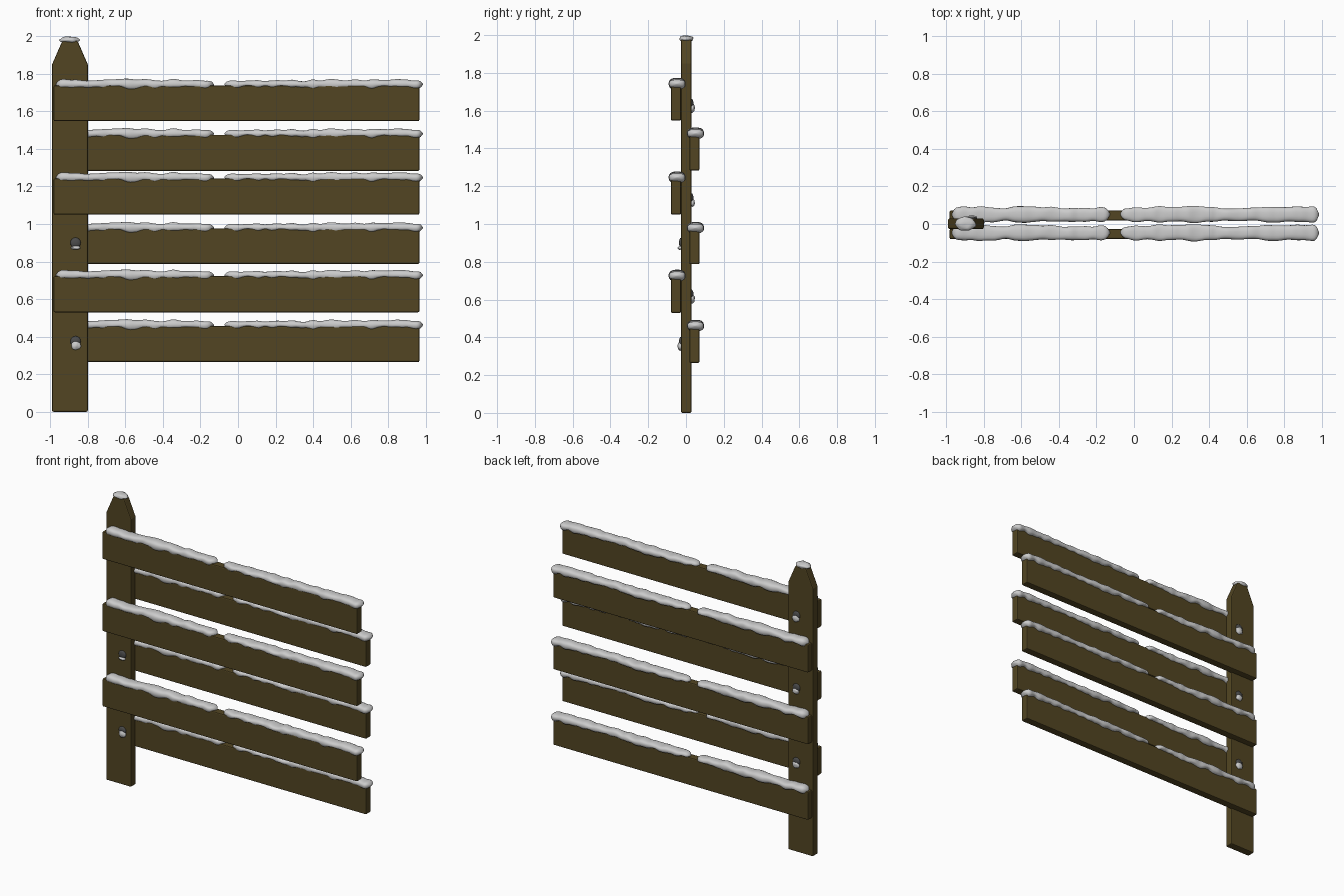
import bpy, bmesh
from math import sin, cos, pi, copysign, sqrt
from mathutils import Vector, noise

if "Cube" in bpy.data.objects:
    bpy.data.objects.remove(bpy.data.objects["Cube"])


def material(name, rgb):
    m = bpy.data.materials.new(name)
    m.diffuse_color = (*rgb, 1)
    m.use_nodes = True
    m.node_tree.nodes["Principled BSDF"].inputs["Base Color"].default_value = m.diffuse_color
    return m


WOOD = material("wood", (0.085, 0.06, 0.016))
SNOW = material("snow", (0.8, 0.8, 0.82))
IRON = material("iron", (0.07, 0.07, 0.07))


def finish(bm, name, mat, angle=None, bevel=0):
    bmesh.ops.recalc_face_normals(bm, faces=bm.faces)
    me = bpy.data.meshes.new(name)
    bm.to_mesh(me)
    bm.free()
    me.materials.append(mat)
    ob = bpy.data.objects.new(name, me)
    bpy.context.collection.objects.link(ob)
    if bevel:
        mod = ob.modifiers.new("bevel", 'BEVEL')
        mod.width, mod.segments = bevel, 2
    if angle:
        bpy.ops.object.select_all(action='DESELECT')
        ob.select_set(True)
        bpy.context.view_layer.objects.active = ob
        bpy.ops.object.shade_smooth_by_angle(angle=angle)
    return ob


def slab(name, outline, y0, y1):
    """Extrude an x-z outline between two y values."""
    bm = bmesh.new()
    face = bm.faces.new([bm.verts.new((x, y0, z)) for x, z in outline])
    ext = bmesh.ops.extrude_face_region(bm, geom=[face])
    verts = [v for v in ext["geom"] if isinstance(v, bmesh.types.BMVert)]
    bmesh.ops.translate(bm, verts=verts, vec=(0, y1 - y0, 0))
    return finish(bm, name, WOOD, bevel=0.007)


def wobble(x, seed, scale):
    return noise.noise(Vector((x * scale, seed * 7.3, 0.37)))


def snow_strip(name, x0, x1, yc, top, seed):
    """Lumpy snow draped over a board edge, dripping down both faces."""
    bm = bmesh.new()
    n, sides, rings = int((x1 - x0) / 0.012), 18, []
    for i in range(n + 1):
        x = x0 + (x1 - x0) * i / n
        end = min(1, sqrt(max(0.0, min(x - x0, x1 - x) / 0.035)) + 0.12)
        half = (0.038 + 0.010 * wobble(x, seed, 16)) * end
        shift = 0.006 * wobble(x, seed + 1, 12)
        up = (0.024 + 0.011 * wobble(x, seed + 2, 17)) * end
        drips = [(0.019 + 0.018 * wobble(x, seed + s, 20)) * end for s in (3, 4)]
        ring = []
        for k in range(sides):
            a = 2 * pi * k / sides
            c, s = cos(a), sin(a)
            y = copysign(abs(c) ** 0.75, c) * half
            z = abs(s) ** 0.75 * up if s > 0 else -abs(s) ** 0.7 * drips[c > 0]
            ring.append(bm.verts.new((x, yc + shift + y, top + 0.005 + z)))
        rings.append(ring)
    for a, b in zip(rings, rings[1:]):
        for k in range(sides):
            j = (k + 1) % sides
            bm.faces.new((a[k], a[j], b[j], b[k]))
    bm.faces.new(rings[0])
    bm.faces.new(rings[-1])
    finish(bm, name, SNOW, angle=pi / 3)


def snow_lump(name, centre, size, seed):
    bm = bmesh.new()
    bmesh.ops.create_icosphere(bm, subdivisions=3, radius=1)
    for v in bm.verts:
        v.co *= 1 + 0.18 * noise.noise(v.co * 1.6 + Vector((seed, 0, 0)))
        v.co = Vector(centre) + Vector([p * s for p, s in zip(v.co, size)])
    finish(bm, name, SNOW, angle=pi / 3)


def nail_head(name, x, y, z):
    bm = bmesh.new()
    bmesh.ops.create_uvsphere(bm, u_segments=16, v_segments=8, radius=1)
    for v in bm.verts:
        v.co = Vector((x, y, z)) + Vector((v.co.x * 0.028, v.co.y * 0.011, v.co.z * 0.028))
    finish(bm, name, IRON, angle=pi / 3)


# Post with tapered top and its snow cap
slab("post", [(-0.99, 0), (-0.80, 0), (-0.80, 1.85), (-0.85, 1.965), (-0.862, 1.98),
              (-0.928, 1.98), (-0.94, 1.965), (-0.99, 1.85)], -0.026, 0.029)
snow_lump("post_snow", (-0.897, 0.001, 1.98), (0.052, 0.038, 0.019), 2)

# Boards on both faces of the post, each with two strips of snow
rows = [("front", -0.08, -0.026, [(0.53, 0.722), (1.05, 1.242), (1.548, 1.738)]),
        ("back", 0.018, 0.071, [(0.265, 0.457), (0.787, 0.975), (1.283, 1.475)])]
for side, y0, y1, levels in rows:
    for i, (z0, z1) in enumerate(levels):
        slab(f"{side}_board_{i}", [(-0.982, z0), (0.966, z0), (0.966, z1), (-0.982, z1)], y0, y1)
        yc = (y0 + y1) / 2 + 0.006
        for j, (x0, x1) in enumerate([(-0.97, -0.128), (-0.073, 0.985)]):
            snow_strip(f"{side}_snow_{i}_{j}", x0, x1, yc, z1, 3 + 8 * j)

# Nail heads with snow caught on them
for i, (y, z, r) in enumerate([(-0.026, 0.90, 0.010), (-0.026, 0.375, 0.024),
                               (0.029, 0.625, 0.024), (0.029, 1.135, 0.02), (0.029, 1.635, 0.024)]):
    s = copysign(1, y)
    nail_head(f"nail_{i}", -0.865, y, z)
    snow_lump(f"nail_snow_{i}", (-0.863, y + s * 0.004, z - 0.03 + r * 0.35),
              (0.026, 0.014, r), i)
